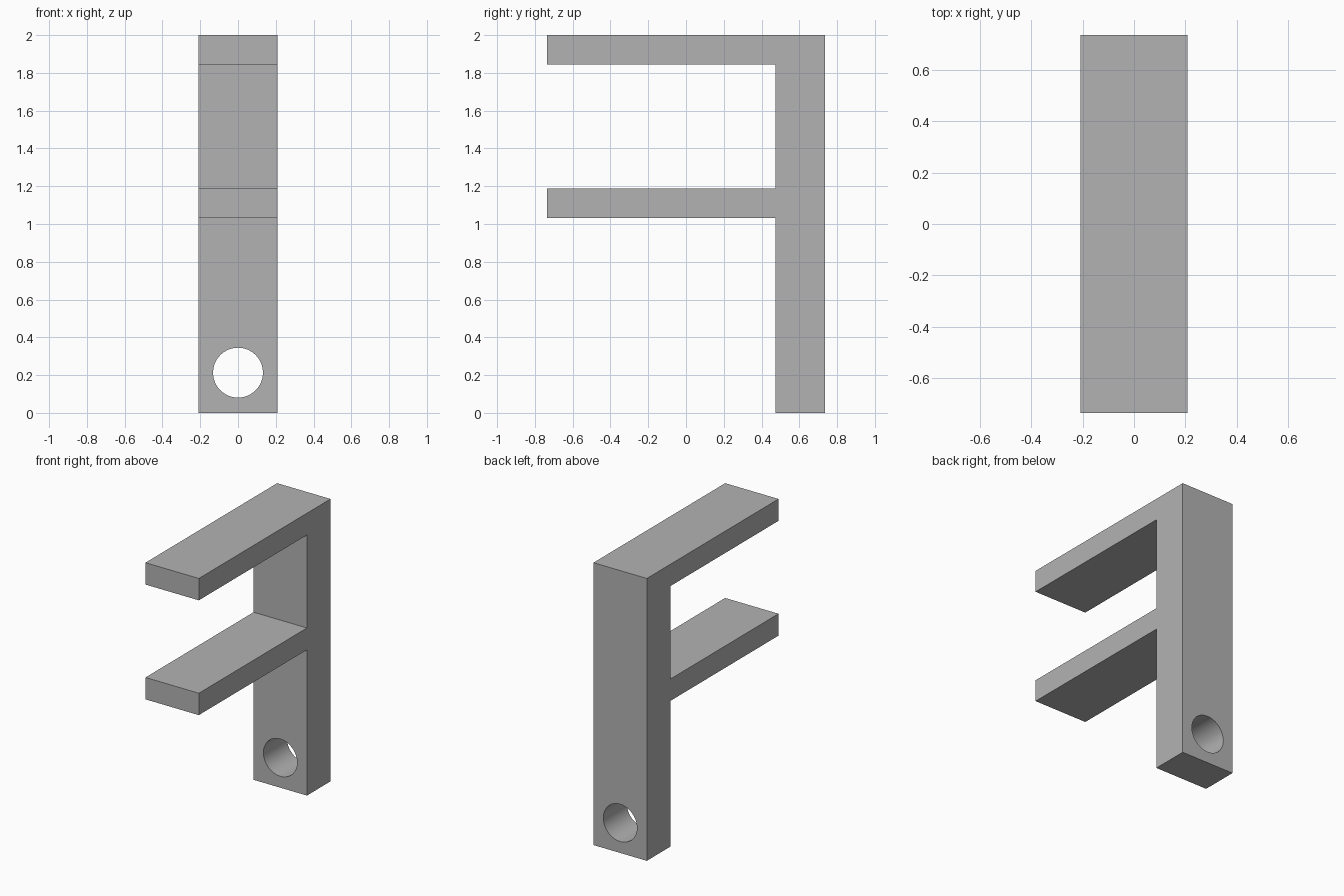
import bpy
import bmesh
from math import radians
from mathutils import Vector

cube = bpy.data.objects.get("Cube")
if cube:
    bpy.data.objects.remove(cube, do_unlink=True)

HALF_WIDTH = 0.209
FRONT, POST_FRONT, BACK = -0.737, 0.473, 0.737
HOLE_Z, HOLE_RADIUS = 0.213, 0.132

grey = bpy.data.materials.new("plain grey")
grey.use_nodes = True
colour = (0.45, 0.45, 0.45, 1)
grey.diffuse_color = colour
grey.node_tree.nodes["Principled BSDF"].inputs["Base Color"].default_value = colour

# Side profile (y, z): upright post with two arms reaching forward
profile = [(BACK, 0), (BACK, 2), (FRONT, 2), (FRONT, 1.845),
           (POST_FRONT, 1.845), (POST_FRONT, 1.187), (FRONT, 1.187),
           (FRONT, 1.032), (POST_FRONT, 1.032), (POST_FRONT, 0)]

bm = bmesh.new()
side = bm.faces.new([bm.verts.new((-HALF_WIDTH, y, z)) for y, z in profile])
grown = bmesh.ops.extrude_face_region(bm, geom=[side])
verts = [v for v in grown["geom"] if isinstance(v, bmesh.types.BMVert)]
bmesh.ops.translate(bm, verts=verts, vec=Vector((2 * HALF_WIDTH, 0, 0)))
bmesh.ops.recalc_face_normals(bm, faces=bm.faces)
mesh = bpy.data.meshes.new("two_arm_bracket")
bm.to_mesh(mesh)
bm.free()
mesh.materials.append(grey)
bracket = bpy.data.objects.new("two_arm_bracket", mesh)
bpy.context.collection.objects.link(bracket)

# Round hole through the foot of the post
bpy.ops.mesh.primitive_cylinder_add(
    vertices=64, radius=HOLE_RADIUS, depth=0.5,
    location=(0, (POST_FRONT + BACK) / 2, HOLE_Z), rotation=(radians(90), 0, 0))
cutter = bpy.context.object
cutter.name = "hole_cutter"
cutter.hide_render = True
cutter.data.materials.append(grey)

hole = bracket.modifiers.new("mounting_hole", 'BOOLEAN')
hole.operation = 'DIFFERENCE'
hole.solver = 'EXACT'
hole.object = cutter

bpy.ops.object.select_all(action='DESELECT')
bracket.select_set(True)
bpy.context.view_layer.objects.active = bracket
bpy.ops.object.modifier_apply(modifier=hole.name)
bpy.data.objects.remove(cutter, do_unlink=True)
bpy.ops.object.shade_smooth_by_angle(angle=radians(30))
